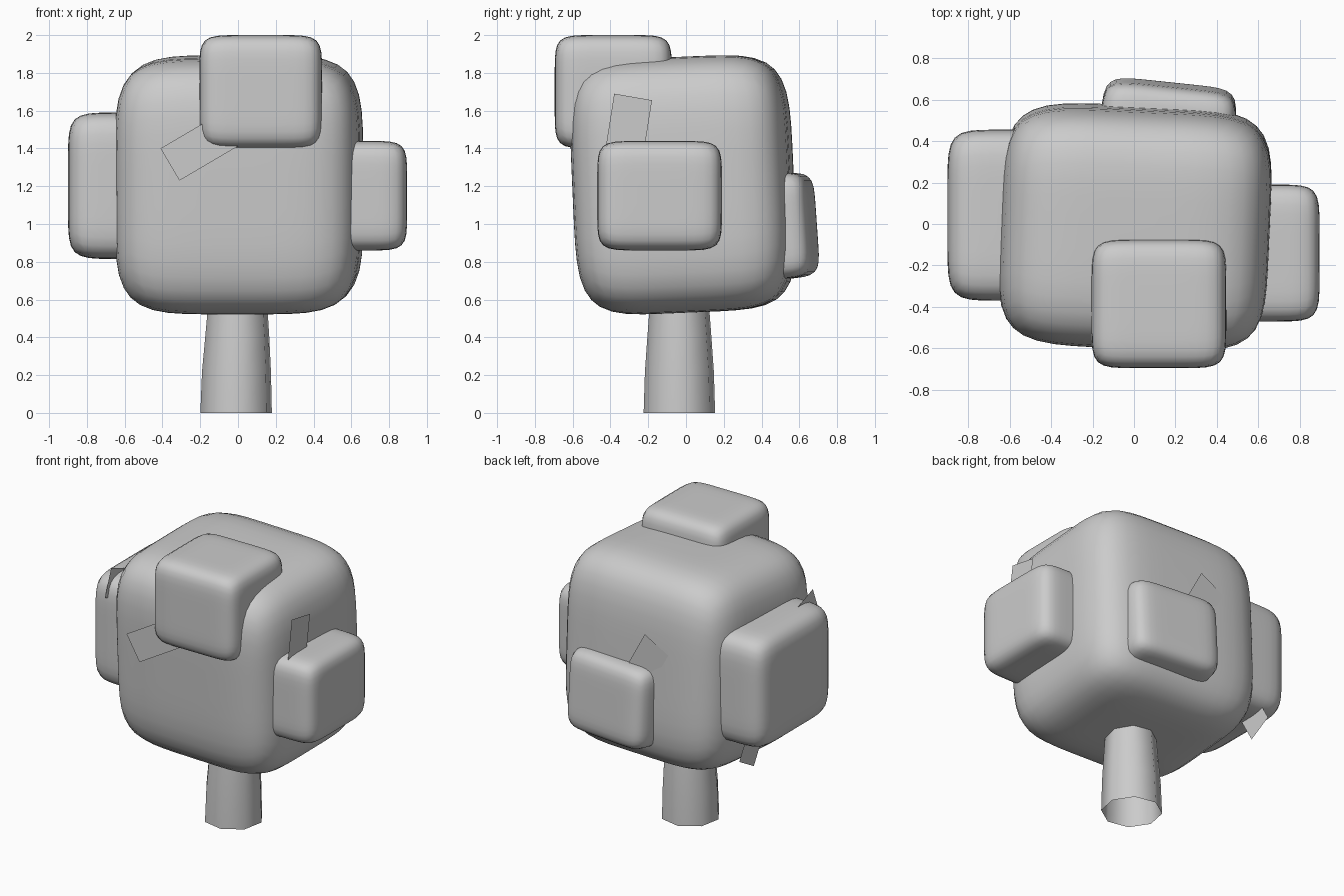
import bpy, bmesh, math
from mathutils import Vector

if "Cube" in bpy.data.objects:
    bpy.data.objects.remove(bpy.data.objects["Cube"])


def finish(name, bm, smooth=True):
    mesh = bpy.data.meshes.new(name)
    bm.to_mesh(mesh)
    bm.free()
    ob = bpy.data.objects.new(name, mesh)
    bpy.context.collection.objects.link(ob)
    for p in mesh.polygons:
        p.use_smooth = smooth
    return ob


def puffy_block(name, lo, hi, power, rot=(0, 0, 0)):
    """Rounded, slightly bulging block filling the box lo..hi."""
    lo, hi = Vector(lo), Vector(hi)
    half = (hi - lo) / 2
    bm = bmesh.new()
    bmesh.ops.create_cube(bm, size=2)
    bmesh.ops.subdivide_edges(bm, edges=bm.edges[:], cuts=13, use_grid_fill=True)
    for v in bm.verts:
        k = sum(abs(c) ** power for c in v.co) ** (1 / power)
        v.co = Vector(c / k * h for c, h in zip(v.co, half))
    ob = finish(name, bm)
    ob.location = (lo + hi) / 2
    ob.rotation_euler = [math.radians(a) for a in rot]
    return ob


def leaf(name, axis, depth, a, b, c):
    """Flat rectangle lying across 'axis' at 'depth', from three corners."""
    d = (b[0] + c[0] - a[0], b[1] + c[1] - a[1])
    bm = bmesh.new()
    pts = [(u, depth, z) if axis == 'y' else (depth, u, z) for u, z in (a, b, d, c)]
    f = bm.faces.new([bm.verts.new(p) for p in pts])
    f.normal_update()
    # face outwards
    if f.normal['xyz'.index(axis)] * depth < 0:
        f.normal_flip()
    finish(name, bm, False)


# Main crown
puffy_block("crown", (-0.645, -0.592, 0.53), (0.655, 0.562, 1.885), 5, (2.5, 0, -2.5))

# Foliage clumps on the four sides
puffy_block("front_clump", (-0.205, -0.695, 1.40), (0.445, -0.075, 2.0), 7)
puffy_block("right_clump", (0.27, -0.47, 0.86), (0.895, 0.19, 1.44), 7)
puffy_block("left_clump", (-0.90, -0.37, 0.815), (-0.15, 0.455, 1.59), 7)
puffy_block("back_clump", (-0.175, 0.08, 0.70), (0.475, 0.675, 1.26), 7, (4, 0, -6))

# Loose leaves
leaf("front_leaf", 'y', -0.64, (-0.41, 1.40), (-0.31, 1.23), (-0.07, 1.60))
leaf("right_leaf", 'x', 0.68, (-0.38, 1.69), (-0.18, 1.655), (-0.44, 1.31))
leaf("back_leaf", 'y', 0.567, (-0.08, 1.50), (-0.26, 1.40), (0.11, 1.15))
leaf("left_upper_leaf", 'x', -0.745, (-0.33, 1.65), (-0.40, 1.47), (0.04, 1.51))
leaf("left_lower_leaf", 'x', -0.725, (0.29, 0.65), (0.45, 0.74), (0.10, 0.98))

# Trunk: open eight-sided tube, tapering upwards
SIDES = 8
bm = bmesh.new()
rings = []
for z, r, cx in ((0, 0.193, -0.01), (0.22, 0.186, -0.008), (0.40, 0.173, -0.004), (0.70, 0.15, 0.0)):
    rings.append([bm.verts.new((cx + r * math.cos(math.tau * (i + 0.25) / SIDES),
                                -0.035 + r * math.sin(math.tau * (i + 0.25) / SIDES), z))
                  for i in range(SIDES)])
for low, up in zip(rings, rings[1:]):
    for i in range(SIDES):
        j = (i + 1) % SIDES
        bm.faces.new((low[i], low[j], up[j], up[i]))
finish("trunk", bm)
